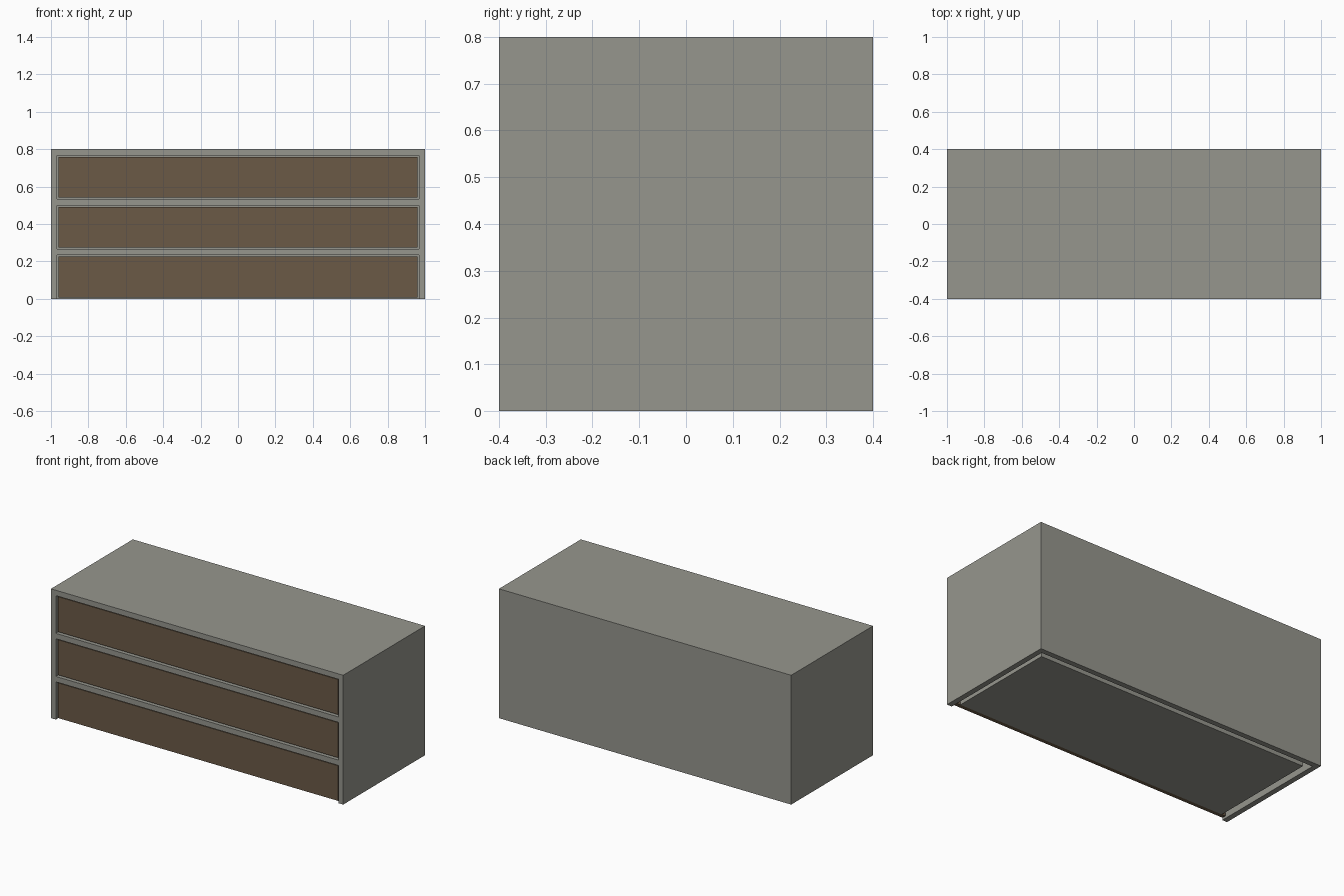
import bpy, bmesh

if "Cube" in bpy.data.objects:
    bpy.data.objects.remove(bpy.data.objects["Cube"])

W, D, H = 1.0, 0.4, 0.8      # half width, half depth, height
T = 1 / 30                   # panel thickness
STEP = (H - T + T) / 3       # drawer spacing
GAP = 0.008                  # clearance round each drawer front


def material(name, rgb):
    m = bpy.data.materials.new(name)
    m.diffuse_color = (*rgb, 1)
    m.use_nodes = True
    m.node_tree.nodes["Principled BSDF"].inputs["Base Color"].default_value = m.diffuse_color
    return m


grey = material("warm grey", (0.305, 0.305, 0.27))
brown = material("brown wood", (0.147, 0.102, 0.062))


def box(name, lo, hi, mat):
    bm = bmesh.new()
    bmesh.ops.create_cube(bm, size=1)
    for v in bm.verts:
        v.co = [lo[i] + (v.co[i] + 0.5) * (hi[i] - lo[i]) for i in range(3)]
    me = bpy.data.meshes.new(name)
    bm.to_mesh(me)
    bm.free()
    me.materials.append(mat)
    ob = bpy.data.objects.new(name, me)
    bpy.context.collection.objects.link(ob)
    return ob


def cut(ob, lo, hi):
    cutter = box("cutter", lo, hi, grey)
    cutter.hide_render = True
    mod = ob.modifiers.new("cut", 'BOOLEAN')
    mod.operation = 'DIFFERENCE'
    mod.solver = 'EXACT'
    mod.object = cutter
    bpy.context.view_layer.objects.active = ob
    bpy.ops.object.modifier_apply(modifier=mod.name)
    bpy.data.objects.remove(cutter)


# Cabinet: solid block with three drawer openings, lowest one open underneath
cabinet = box("cabinet", (-W, -D, 0), (W, D, H), grey)
for i in range(3):
    z = i * STEP
    bottom = z if i else -0.1
    cut(cabinet, (-W + T, -D - 0.1, bottom), (W - T, D - T, z + STEP - T))

# Drawers: brown front plate and an open-topped grey tray behind it
for i in range(3):
    z0, z1 = i * STEP + GAP, (i + 1) * STEP - T - GAP
    xf = W - T - GAP
    yf = -D + 0.01
    box(f"drawer_front_{i + 1}", (-xf, yf, z0), (xf, yf + 0.025, z1), brown)
    xt = W - 2 * T
    yt = yf + 0.025
    tray = box(f"drawer_tray_{i + 1}", (-xt, yt, z0), (xt, 0.325, z1 - 0.02), grey)
    cut(tray, (-xt + 0.025, yt + 0.02, z0 + 0.02), (xt - 0.025, 0.3, z1 + 0.1))
